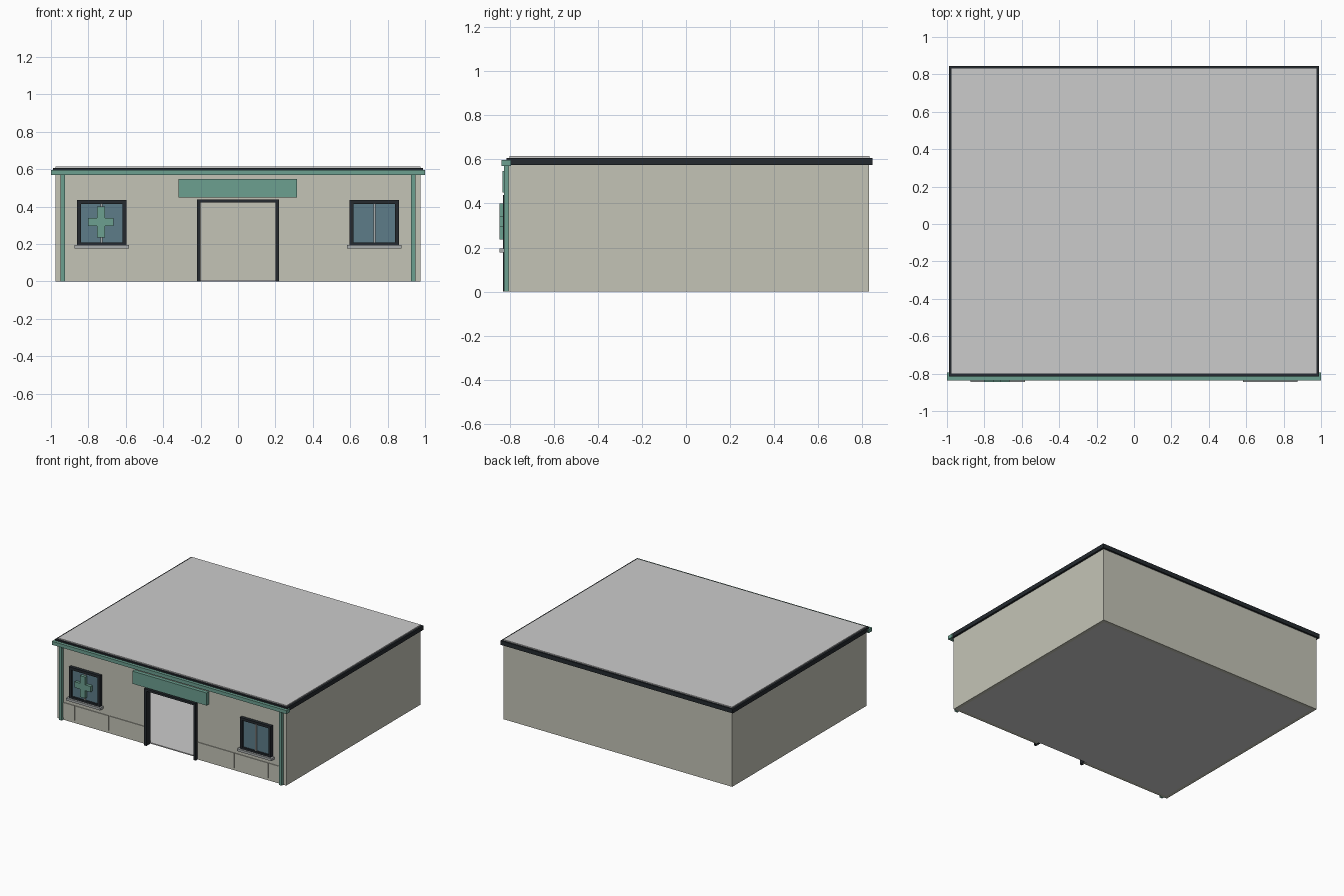
import bpy, bmesh

if "Cube" in bpy.data.objects:
    bpy.data.objects.remove(bpy.data.objects["Cube"])


def material(name, rgb):
    m = bpy.data.materials.new(name)
    m.diffuse_color = (*rgb, 1)
    m.use_nodes = True
    m.node_tree.nodes["Principled BSDF"].inputs["Base Color"].default_value = m.diffuse_color
    return m


WALL = material("plaster", (0.55, 0.55, 0.47))
GREEN = material("green_trim", (0.15, 0.35, 0.28))
DARK = material("dark_trim", (0.018, 0.023, 0.028))
GLASS = material("window_glass", (0.11, 0.2, 0.25))
SILL = material("sill_stone", (0.4, 0.42, 0.42))


def boxes(name, spans, mat=None):
    """One object made of boxes, each given as (x0, x1, y0, y1, z0, z1)."""
    bm = bmesh.new()
    for x0, x1, y0, y1, z0, z1 in spans:
        vs = bmesh.ops.create_cube(bm, size=1)["verts"]
        for v in vs:
            v.co.x = x1 if v.co.x > 0 else x0
            v.co.y = y1 if v.co.y > 0 else y0
            v.co.z = z1 if v.co.z > 0 else z0
    me = bpy.data.meshes.new(name)
    bm.to_mesh(me)
    bm.free()
    if mat:
        me.materials.append(mat)
    ob = bpy.data.objects.new(name, me)
    bpy.context.collection.objects.link(ob)
    return ob


def plus_sign(name, cx, cz, hx, hz, w, y0, y1, mat):
    """Extruded plus-shaped plate facing the front."""
    pts = [(-w, -hz), (w, -hz), (w, -w), (hx, -w), (hx, w), (w, w),
           (w, hz), (-w, hz), (-w, w), (-hx, w), (-hx, -w), (-w, -w)]
    bm = bmesh.new()
    face = bm.faces.new([bm.verts.new((cx + x, y0, cz + z)) for x, z in pts])
    ext = bmesh.ops.extrude_face_region(bm, geom=[face], use_keep_orig=True)
    for g in ext["geom"]:
        if isinstance(g, bmesh.types.BMVert):
            g.co.y = y1
    bmesh.ops.recalc_face_normals(bm, faces=bm.faces)
    me = bpy.data.meshes.new(name)
    bm.to_mesh(me)
    bm.free()
    me.materials.append(mat)
    bpy.context.collection.objects.link(bpy.data.objects.new(name, me))


def mirrored(span):
    x0, x1, *rest = span
    return (-x1, -x0, *rest)


W, FRONT, BACK, T, TOP = 0.975, -0.805, 0.83, 0.025, 0.575

# Hollow shell: back and side walls, front wall split around the doorway
boxes("floor", [(-W + T, W - T, FRONT + T, BACK - T, 0, 0.008)])
boxes("back_wall", [(-W, W, BACK - T, BACK, 0, TOP)], WALL)
front = (0.205, W, FRONT, FRONT + T, 0, TOP)
side = (W - T, W, FRONT + T, BACK - T, 0, TOP)
for tag, f in (("right", lambda s: s), ("left", mirrored)):
    boxes("side_wall_" + tag, [f(side)], WALL)
    boxes("front_wall_" + tag, [f(front)], WALL)

    # Green corner strip
    boxes("corner_strip_" + tag, [f((0.925, 0.95, -0.825, FRONT, 0, 0.57))], GREEN)

    # Low panels along the foot of the front wall
    joints = [0.22, 0.535, 0.825, 0.925]
    boxes("wall_panels_" + tag,
          [f((a + 0.002, b - 0.002, FRONT - 0.005, FRONT, 0.02, 0.135))
           for a, b in zip(joints, joints[1:])], WALL)

    # Window: frame bars, glass, mullion and sill
    x0, x1, z0, z1, b = 0.597, 0.86, 0.195, 0.435, 0.02
    y0, y1 = -0.83, FRONT
    boxes("window_frame_" + tag,
          [f(s) for s in ((x0, x0 + b, y0, y1, z0, z1), (x1 - b, x1, y0, y1, z0, z1),
                          (x0 + b, x1 - b, y0, y1, z0, z0 + b * 0.7),
                          (x0 + b, x1 - b, y0, y1, z1 - b, z1))], DARK)
    boxes("window_glass_" + tag,
          [f((x0 + b, x1 - b, -0.816, y1, z0 + b * 0.7, z1 - b))], GLASS)
    boxes("window_mullion_" + tag,
          [f((0.724, 0.734, -0.825, -0.816, z0 + b * 0.7, z1 - b))], SILL)
    boxes("window_sill_" + tag, [f((0.583, 0.875, -0.845, y1, 0.177, 0.195))], SILL)

boxes("door_header_wall", [(-0.205, 0.205, FRONT, FRONT + T, 0.43, TOP)], WALL)

# Door frame around the open doorway
boxes("door_frame", [(-0.22, -0.2, -0.83, FRONT + T, 0, 0.438),
                     (0.2, 0.22, -0.83, FRONT + T, 0, 0.438),
                     (-0.2, 0.2, -0.83, FRONT + T, 0.422, 0.438)], DARK)

# Blank sign board and green cross on the left window
boxes("sign_board", [(-0.318, 0.315, -0.832, FRONT, 0.45, 0.547)], GREEN)
plus_sign("window_cross", -0.733, 0.318, 0.068, 0.082, 0.022, -0.845, -0.822, GREEN)

# Roof slab, dark edge trim and green front fascia
boxes("roof_slab", [(-W, W, -0.8, 0.832, TOP, 0.615)])
boxes("roof_edge", [(-0.99, -W, -0.815, 0.845, TOP, 0.607),
                    (W, 0.99, -0.815, 0.845, TOP, 0.607),
                    (-W, W, -0.815, -0.8, TOP, 0.607),
                    (-W, W, 0.832, 0.845, TOP, 0.607)], DARK)
boxes("front_fascia", [(-1.0, 1.0, -0.838, -0.815, 0.57, 0.597),
                       (-1.0, -0.99, -0.815, -0.793, 0.57, 0.597),
                       (0.99, 1.0, -0.815, -0.793, 0.57, 0.597)], GREEN)
